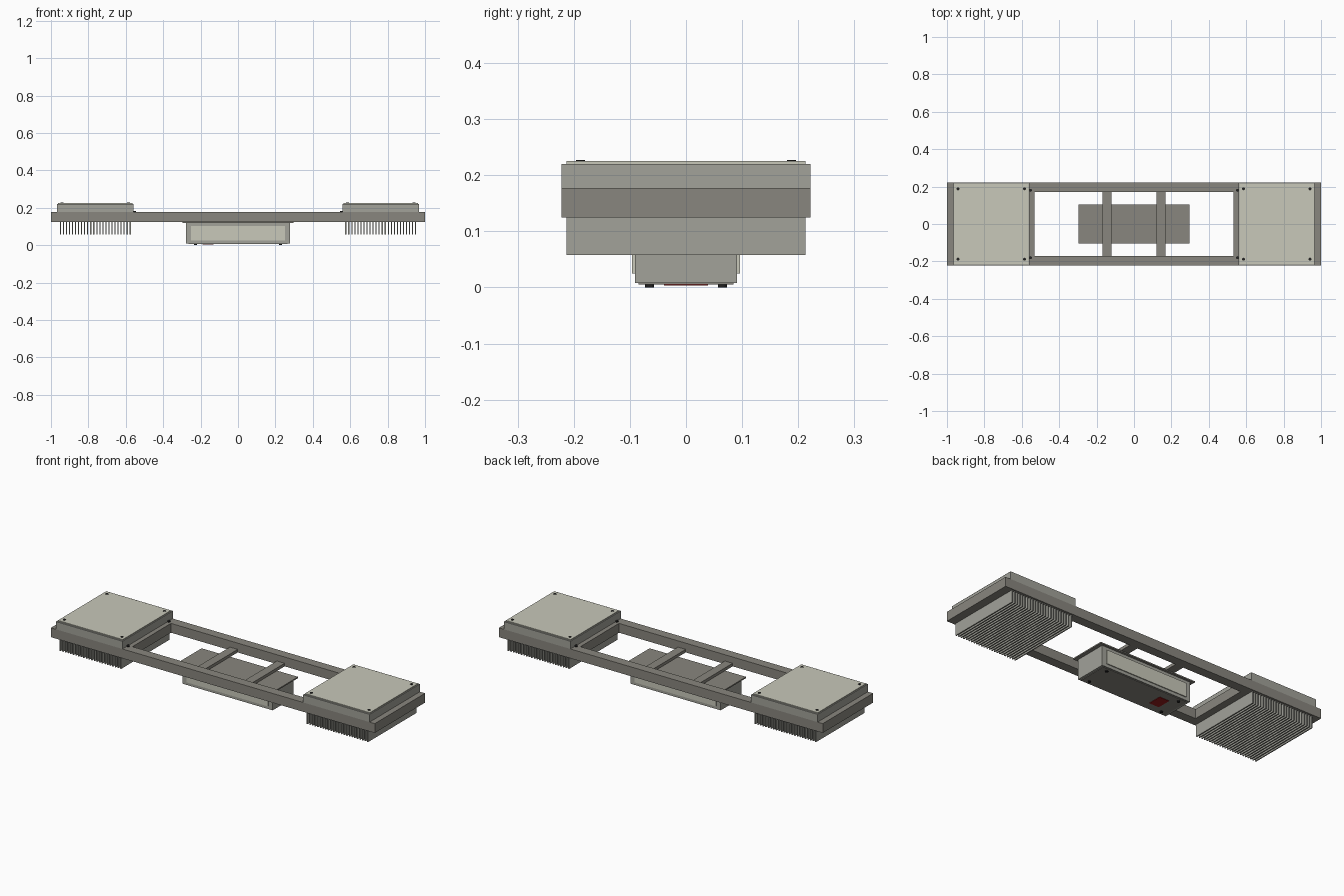
import bpy, bmesh
from mathutils import Matrix, Vector

if "Cube" in bpy.data.objects:
    bpy.data.objects.remove(bpy.data.objects["Cube"])


def mat(name, r, g, b):
    m = bpy.data.materials.new(name)
    m.diffuse_color = (r, g, b, 1)
    m.use_nodes = True
    m.node_tree.nodes["Principled BSDF"].inputs["Base Color"].default_value = m.diffuse_color
    return m


STEEL = mat("warm_steel", 0.25, 0.24, 0.21)
ALLOY = mat("cast_alloy", 0.36, 0.36, 0.32)
PALE = mat("pale_panel", 0.58, 0.58, 0.49)
BLACK = mat("black_bolt", 0.015, 0.015, 0.015)
RED = mat("red_label", 0.3, 0.01, 0.01)


def finish(name, bm, material):
    me = bpy.data.meshes.new(name)
    bm.to_mesh(me)
    bm.free()
    ob = bpy.data.objects.new(name, me)
    me.materials.append(material)
    bpy.context.collection.objects.link(ob)
    return ob


def boxes(name, spans, material, bevel=0):
    """One object from boxes given as (x0, x1, y0, y1, z0, z1)."""
    bm = bmesh.new()
    for x0, x1, y0, y1, z0, z1 in spans:
        c = Vector(((x0 + x1) / 2, (y0 + y1) / 2, (z0 + z1) / 2))
        bmesh.ops.create_cube(bm, size=1, matrix=Matrix.Translation(c)
                              @ Matrix.Diagonal((x1 - x0, y1 - y0, z1 - z0, 1)))
    ob = finish(name, bm, material)
    if bevel:
        m = ob.modifiers.new("edge", "BEVEL")
        m.width, m.segments = bevel, 1
    return ob


def bolts(name, points, r, z0, z1):
    bm = bmesh.new()
    for x, y in points:
        bmesh.ops.create_cone(bm, cap_ends=True, segments=12, radius1=r, radius2=r,
                              depth=z1 - z0,
                              matrix=Matrix.Translation((x, y, (z0 + z1) / 2)))
    return finish(name, bm, BLACK)


S = (-1, 1)

# Tube frame: two long rails and four cross tubes
F0, F1 = 0.125, 0.177
boxes("frame_rails", [(-1, 1, min(s * .17, s * .222), max(s * .17, s * .222), F0, F1) for s in S], STEEL)
for i, (a, b) in enumerate([(.95, 1), (.533, .583)]):
    for s in S:
        boxes(f"frame_cross_tube_{i}_{s}",
              [(min(s * a, s * b), max(s * a, s * b), -.17, .17, F0, F1)], STEEL)
bolts("frame_bolts", [(s * .553, t * .18) for s in S for t in S], .008, .177, .183)

# Lamp modules at each end
FINS = 24
for s, side in ((-1, "left"), (1, "right")):
    cx = s * .763
    boxes(f"{side}_lamp_housing", [(cx - .205, cx + .205, -.222, .222, .177, .22)], ALLOY)
    boxes(f"{side}_lamp_cover", [(cx - .2, cx + .2, -.213, .213, .22, .225)], PALE)
    bolts(f"{side}_cover_bolts", [(cx + a * .178, t * .188) for a in S for t in S],
          .008, .225, .227)
    boxes(f"{side}_heatsink_base", [(cx - .19, cx + .19, -.2, .2, .126, .14)], ALLOY)
    fins = []
    for i in range(FINS):
        x = cx - .187 + .374 * i / (FINS - 1)
        fins.append((x - .003, x + .003, -.213, .213, .058, .13))
    boxes(f"{side}_heatsink_fins", fins, ALLOY)

# Straps carrying the driver box
boxes("mount_straps", [(s * .145 - .024, s * .145 + .024, -.17, .17, .125, .142) for s in S], STEEL)
boxes("mount_plate", [(-.298, .298, -.104, .104, .119, .126)], STEEL)

# Driver box with side panels, base cover, label and bolts
boxes("driver_box", [(-.278, .278, -.091, .091, .008, .119)], ALLOY)
boxes("driver_side_panels", [(-.252, .252, min(s * .09, s * .096), max(s * .09, s * .096), .025, .102)
                             for s in S], PALE)
boxes("driver_base_cover", [(-.265, .265, -.085, .085, .005, .009)], STEEL)
boxes("warning_label", [(-.19, -.13, -.039, .039, .003, .006)], RED)
bolts("driver_base_bolts", [(s * .228, t * .065) for s in S for t in S], .008, 0, .006)
